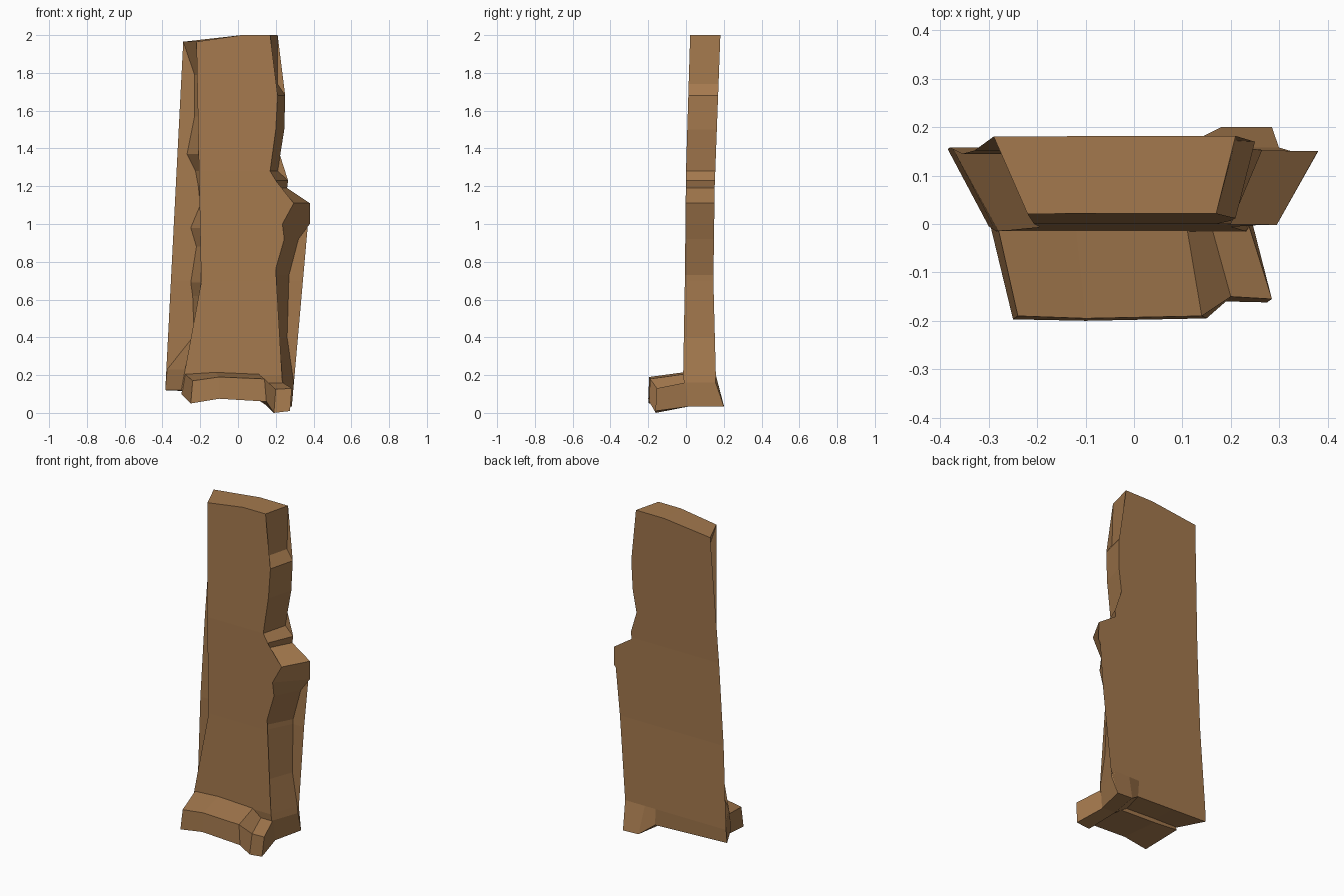
import bpy, bmesh
from mathutils import Vector

if "Cube" in bpy.data.objects:
    bpy.data.objects.remove(bpy.data.objects["Cube"])

mat = bpy.data.materials.new("bark brown")
mat.diffuse_color = (0.37, 0.19, 0.075, 1)
mat.use_nodes = True
mat.node_tree.nodes["Principled BSDF"].inputs["Base Color"].default_value = mat.diffuse_color


def finish(bm, name):
    bmesh.ops.recalc_face_normals(bm, faces=bm.faces)
    mesh = bpy.data.meshes.new(name)
    bm.to_mesh(mesh)
    bm.free()
    mesh.materials.append(mat)
    ob = bpy.data.objects.new(name, mesh)
    bpy.context.collection.objects.link(ob)


def lerp(z, pts):
    for (z0, v0), (z1, v1) in zip(pts, pts[1:]):
        if z <= z1:
            return v0 + (v1 - v0) * max(0, (z - z0) / (z1 - z0))
    return pts[-1][1]


# Bark slab outline: (height, back x, front x)
left = [(0.12, -.385, -.30), (0.23, -.375, -.28), (0.40, -.24, -.195), (0.48, -.235, -.18),
        (0.62, -.24, -.18), (0.69, -.25, -.195), (0.88, -.22, -.15), (0.98, -.25, -.165),
        (1.10, -.20, -.15), (1.20, -.21, -.17), (1.28, -.225, -.16), (1.37, -.27, -.20),
        (1.57, -.23, -.16), (1.79, -.23, -.16), (1.965, -.29, -.22)]
right = [(2.0, .21, .17), (1.74, .21, .17), (1.68, .25, .21), (1.50, .245, .20),
         (1.28, .21, .17), (1.23, .265, .20), (1.19, .26, .18), (1.11, .38, .295),
         (1.00, .38, .235), (0.92, .32, .245), (0.73, .27, .19), (0.40, .26, .20),
         (0.16, .295, .235)]
top = [(2.0, .02, .02)]
base = [(.035, .285, .24), (.04, .18, .15), (.10, .10, .06), (.11, -.15, -.14)]
outline = left + top + right + base

bm = bmesh.new()
front = [bm.verts.new((f, 0, z)) for z, b, f in outline]
back = [bm.verts.new((b, 1, z)) for z, b, f in outline]
n = len(outline)
caps = [bm.faces.new(front), bm.faces.new(back[::-1])]
for i in range(n):
    j = (i + 1) % n
    bm.faces.new((front[i], back[i], back[j], front[j]))
bmesh.ops.triangulate(bm, faces=caps)
# Horizontal creases, then lean the faces by height
for h in (0.2, 0.7, 1.2, 1.28):
    bmesh.ops.bisect_plane(bm, geom=bm.verts[:] + bm.edges[:] + bm.faces[:],
                           plane_co=(0, 0, h), plane_no=(0, 0, 1), dist=0.002)
for v in bm.verts:
    z = v.co.z
    if v.co.y > .5:
        foot = z < .06 and v.co.x > .12          # small foot kicks backwards
        v.co.y = .2 if foot else lerp(z, [(0, .15), (.2, .158), (.7, .145), (1.2, .152), (2, .182)])
    else:
        v.co.y = lerp(z, [(0, .01), (.2, -.015), (.7, -.006), (1.28, 0), (2, .022)])
finish(bm, "bark_slab")

# Front root: sections of back top, front top, front bottom, back bottom
sections = [
    [(-.28, -.012, .205), (-.24, -.19, .17), (-.25, -.197, .05), (-.30, .01, .10)],
    [(-.12, -.012, .215), (-.10, -.195, .19), (-.10, -.2, .075), (-.13, .02, .08)],
    [(.11, -.012, .205), (.14, -.19, .18), (.15, -.195, .06), (.11, .02, .07)],
    [(.16, -.005, .16), (.20, -.15, .125), (.19, -.16, 0), (.15, .02, .04)],
    [(.238, -.005, .16), (.285, -.155, .13), (.275, -.162, .01), (.24, .02, .035)]]
bm = bmesh.new()
rings = [[bm.verts.new(p) for p in s] for s in sections]
for a, b in zip(rings, rings[1:]):
    for i in range(4):
        j = (i + 1) % 4
        bm.faces.new((a[i], a[j], b[j], b[i]))
bm.faces.new(rings[0])
bm.faces.new(rings[-1][::-1])
finish(bm, "front_root")
